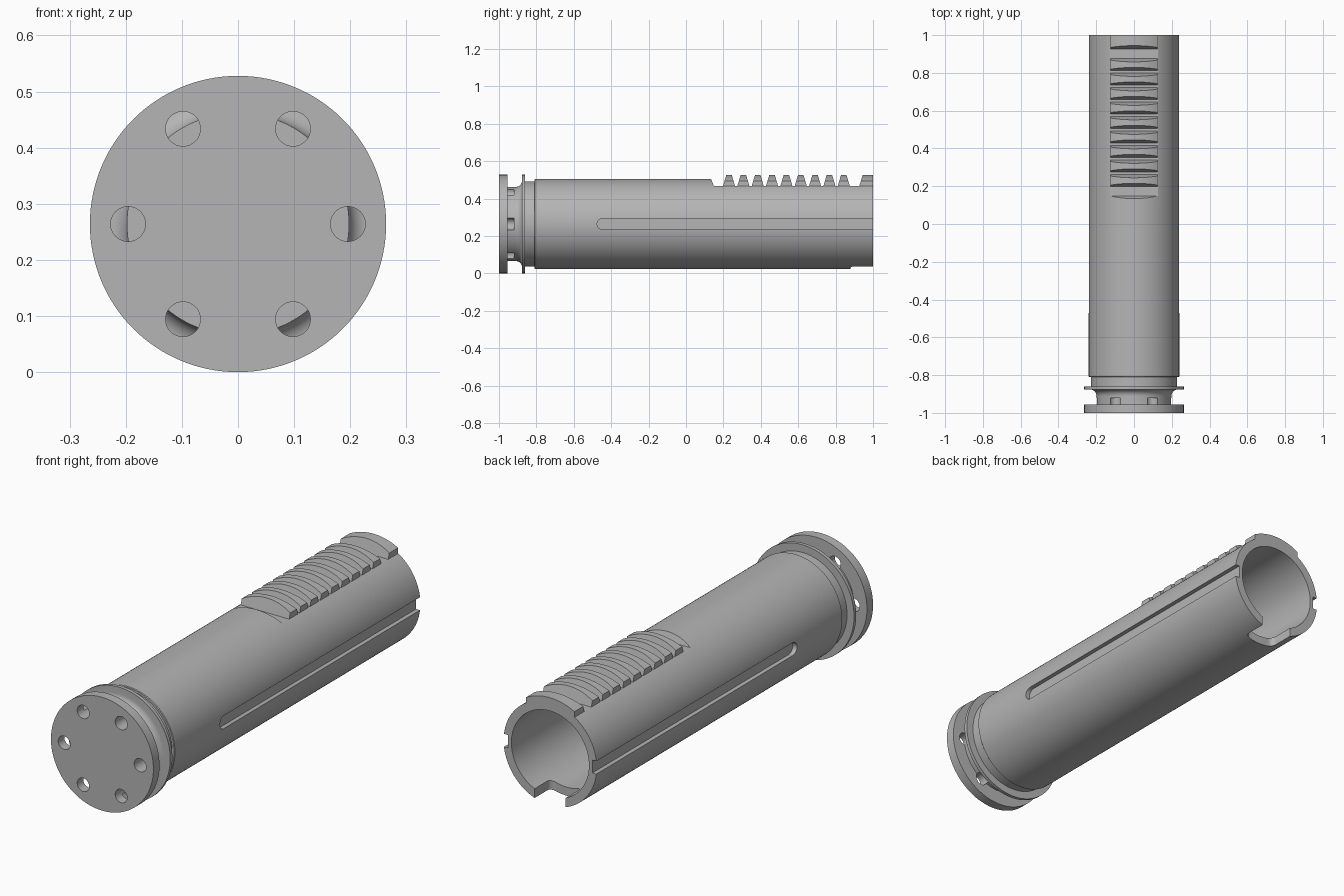
import bpy, bmesh, math
from mathutils import Vector, Matrix

cube = bpy.data.objects.get("Cube")
if cube:
    bpy.data.objects.remove(cube, do_unlink=True)

AXIS_Z = 0.264          # height of the long axis
SEGMENTS = 128

grey = bpy.data.materials.new("plain grey")
GREY = (0.46, 0.46, 0.46, 1)
grey.diffuse_color = GREY
grey.use_nodes = True
grey.node_tree.nodes["Principled BSDF"].inputs["Base Color"].default_value = GREY


def finish(name, bm):
    bmesh.ops.recalc_face_normals(bm, faces=bm.faces)
    mesh = bpy.data.meshes.new(name)
    bm.to_mesh(mesh)
    bm.free()
    mesh.materials.append(grey)
    obj = bpy.data.objects.new(name, mesh)
    bpy.context.collection.objects.link(obj)
    return obj


def lathe(name, profile):
    """Turn (y, radius) points around the long axis."""
    bm = bmesh.new()
    verts = [bm.verts.new((r, y, AXIS_Z)) for y, r in profile]
    edges = [bm.edges.new(pair) for pair in zip(verts, verts[1:])]
    bmesh.ops.spin(bm, geom=verts + edges, cent=(0, 0, AXIS_Z), axis=(0, 1, 0),
                   angle=math.tau, steps=SEGMENTS)
    bmesh.ops.remove_doubles(bm, verts=bm.verts, dist=1e-5)
    return finish(name, bm)


def prism(name, outline, place, low, high):
    """Extrude a flat outline; place(a, b, depth) gives its 3D position."""
    bm = bmesh.new()
    face = bm.faces.new([bm.verts.new(place(a, b, low)) for a, b in outline])
    new = bmesh.ops.extrude_face_region(bm, geom=[face])["geom"]
    shift = Vector(place(0, 0, high)) - Vector(place(0, 0, low))
    bmesh.ops.translate(bm, vec=shift, verts=[v for v in new if isinstance(v, bmesh.types.BMVert)])
    return finish(name, bm)


def along_x(y, z, x):
    return (x, y, z)


def along_z(x, y, z):
    return (x, y, z)


def arc(cx, cy, r, start, end, steps=10):
    return [(cx + r * math.cos(math.radians(start + (end - start) * i / steps)),
             cy + r * math.sin(math.radians(start + (end - start) * i / steps)))
            for i in range(steps + 1)]


def combine(obj, tool, operation="DIFFERENCE"):
    mod = obj.modifiers.new("combine", "BOOLEAN")
    mod.operation, mod.object, mod.solver = operation, tool, "EXACT"
    bpy.context.view_layer.objects.active = obj
    bpy.ops.object.modifier_apply(modifier=mod.name)
    bpy.data.objects.remove(tool, do_unlink=True)


# Hollow body with head disc, filleted neck, thin collar and open bore
fillet = arc(-0.911, 0.233, 0.035, 270, 360)
body = lathe("piston_body", [
    (-1, 0), (-1, 0.264), (-0.955, 0.264), (-0.955, 0.198), *fillet,
    (-0.876, 0.264), (-0.86, 0.264), (-0.86, 0.228), (-0.81, 0.228),
    (-0.81, 0.237), (-0.807, 0.24), (1, 0.24), (1, 0.2), (-0.8, 0.2), (-0.8, 0)])

# Six holes through the head disc, running on into the neck
for i in range(6):
    a = math.radians(60 * i)
    bm = bmesh.new()
    spot = Matrix.Translation((0.196 * math.cos(a), -1.02, AXIS_Z + 0.196 * math.sin(a)))
    bmesh.ops.create_cone(bm, cap_ends=True, segments=32, radius1=0.031, radius2=0.031,
                          depth=0.2, matrix=spot @ Matrix.Rotation(math.pi / 2, 4, "X"))
    combine(body, finish("hole_cutter", bm))

# Guide grooves on both sides, round at the front and open at the back
groove = [(1.1, AXIS_Z + 0.03), *arc(-0.445, AXIS_Z, 0.03, 90, 270, 16), (1.1, AXIS_Z - 0.03)]
for side in (-1, 1):
    combine(body, prism("groove_cutter", groove, along_x, side * 0.218, side * 0.3))

# Notch with rounded corners in the bottom of the back rim
notch = [(0.08, 1.1), *arc(0.055, 0.905, 0.025, 0, -90, 6),
         *arc(-0.055, 0.905, 0.025, 270, 180, 6), (-0.08, 1.1)]
combine(body, prism("notch_cutter", notch, along_z, -0.1, 0.15))

# Flat seat for the rack, with a sloped front end
FLOOR = 0.468
seat = [(0.149, FLOOR), (1.1, FLOOR), (1.1, 0.6), (0.095, 0.6)]
combine(body, prism("seat_cutter", seat, along_x, -0.3, 0.3))

# Toothed rack: nine teeth and a wide end block, rounded to the head diameter
comb = [(0.19, FLOOR - 0.002), (0.19, FLOOR)]
for i in range(9):
    y = 0.23 + i * 0.0767
    comb += [(y - 0.032, FLOOR), (y - 0.014, 0.6 - 0.072), (y + 0.014, 0.6 - 0.072), (y + 0.032, FLOOR)]
comb += [(0.927, FLOOR), (0.945, 0.528), (1, 0.528), (1, FLOOR - 0.002)]
rack = prism("rack_teeth", comb, along_x, -0.125, 0.125)
combine(rack, lathe("rack_round", [(0, 0), (0, 0.262), (1.1, 0.262), (1.1, 0)]), "INTERSECT")

# Smooth round surfaces, crisp edges
for obj in (body, rack):
    bpy.ops.object.select_all(action="DESELECT")
    obj.select_set(True)
    bpy.context.view_layer.objects.active = obj
    bpy.ops.object.shade_smooth_by_angle(angle=math.radians(25))
